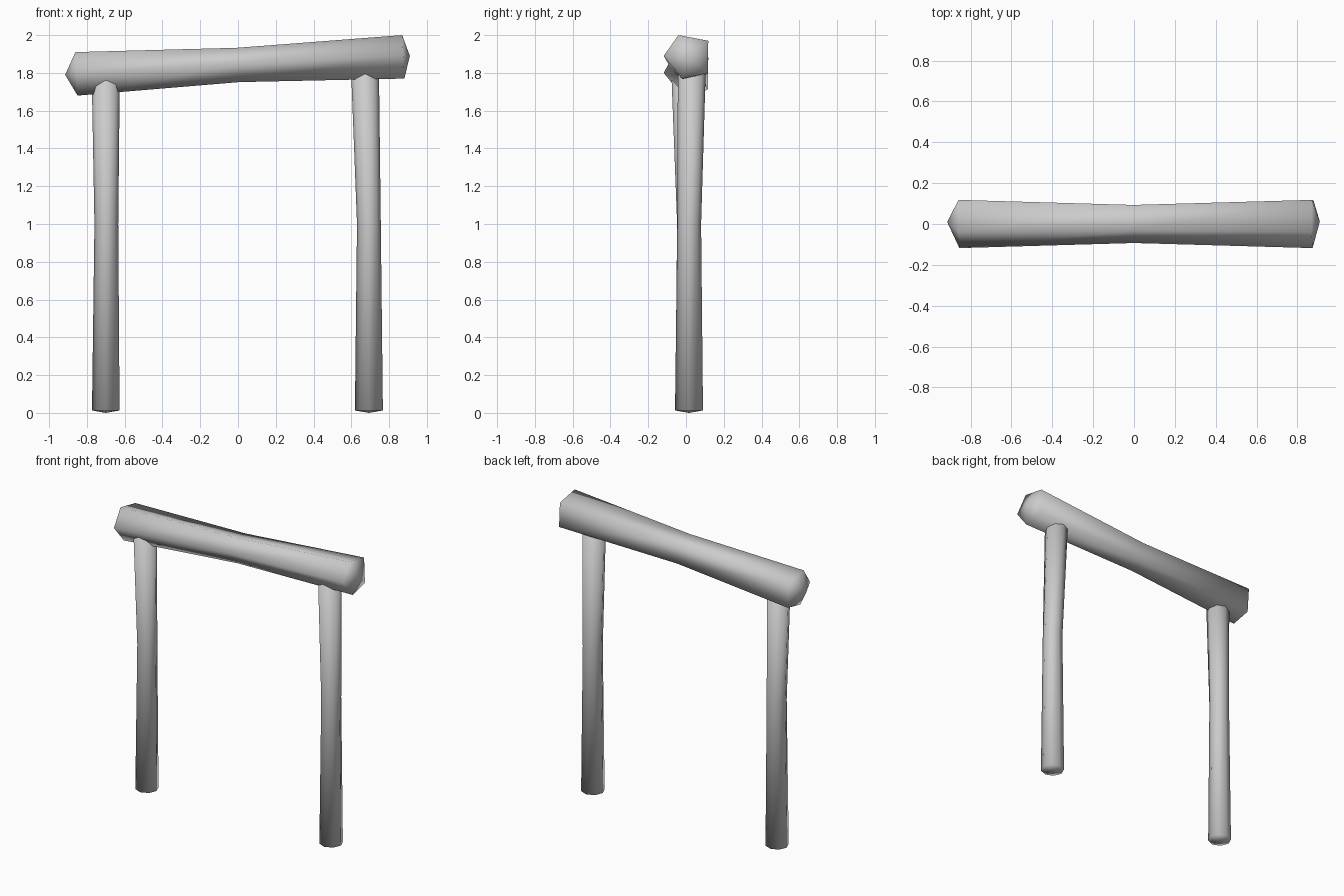
import bpy, bmesh, math
from mathutils import Vector

if "Cube" in bpy.data.objects:
    bpy.data.objects.remove(bpy.data.objects["Cube"])


def log(name, rings, tip_a, tip_b):
    """Loft matching rings and close both ends with a blunt point."""
    bm = bmesh.new()
    loops = [[bm.verts.new(p) for p in ring] for ring in rings]
    n = len(loops[0])
    for a, b in zip(loops, loops[1:]):
        for i in range(n):
            j = (i + 1) % n
            bm.faces.new((a[i], a[j], b[j], b[i]))
    for loop, tip in ((loops[0], tip_a), (loops[-1], tip_b)):
        t = bm.verts.new(tip)
        for i in range(n):
            bm.faces.new((loop[i], loop[(i + 1) % n], t))
    bmesh.ops.recalc_face_normals(bm, faces=bm.faces)
    for f in bm.faces:
        f.smooth = True
    me = bpy.data.meshes.new(name)
    bm.to_mesh(me)
    bm.free()
    ob = bpy.data.objects.new(name, me)
    bpy.context.collection.objects.link(ob)
    return ob


# Five-sided, slightly tilted crossbeam, narrower in the middle
section = [(-0.04, 0.115), (0.118, 0.085), (0.115, -0.085), (-0.02, -0.115), (-0.118, 0.005)]


def beam_ring(x, z, s):
    return [Vector((x - 0.05 * v * s, y * s, z + v * s)) for y, v in section]


log("crossbeam",
    [beam_ring(-0.855, 1.795, 1.0), beam_ring(0.0, 1.842, 0.79), beam_ring(0.875, 1.885, 1.0)],
    (-0.915, 0.01, 1.79), (0.91, 0.012, 1.89))


# Eight-sided posts that bend slightly and run up into the beam
def post(name, stations):
    rings = [[Vector((x + r * math.cos(k * math.pi / 4), y + r * math.sin(k * math.pi / 4), z))
              for k in range(8)] for x, y, z, r in stations]
    x0, y0 = stations[0][:2]
    x1, y1, z1 = stations[-1][:3]
    log(name, rings, (x0, y0, 0.0), (x1, y1, z1 + 0.02))


post("left_post", [(-0.70, 0.016, 0.013, 0.073), (-0.697, 0.016, 1.0, 0.063), (-0.70, -0.002, 1.76, 0.074)])
post("right_post", [(0.693, 0.016, 0.013, 0.074), (0.693, 0.017, 1.0, 0.063), (0.672, 0.031, 1.83, 0.074)])
